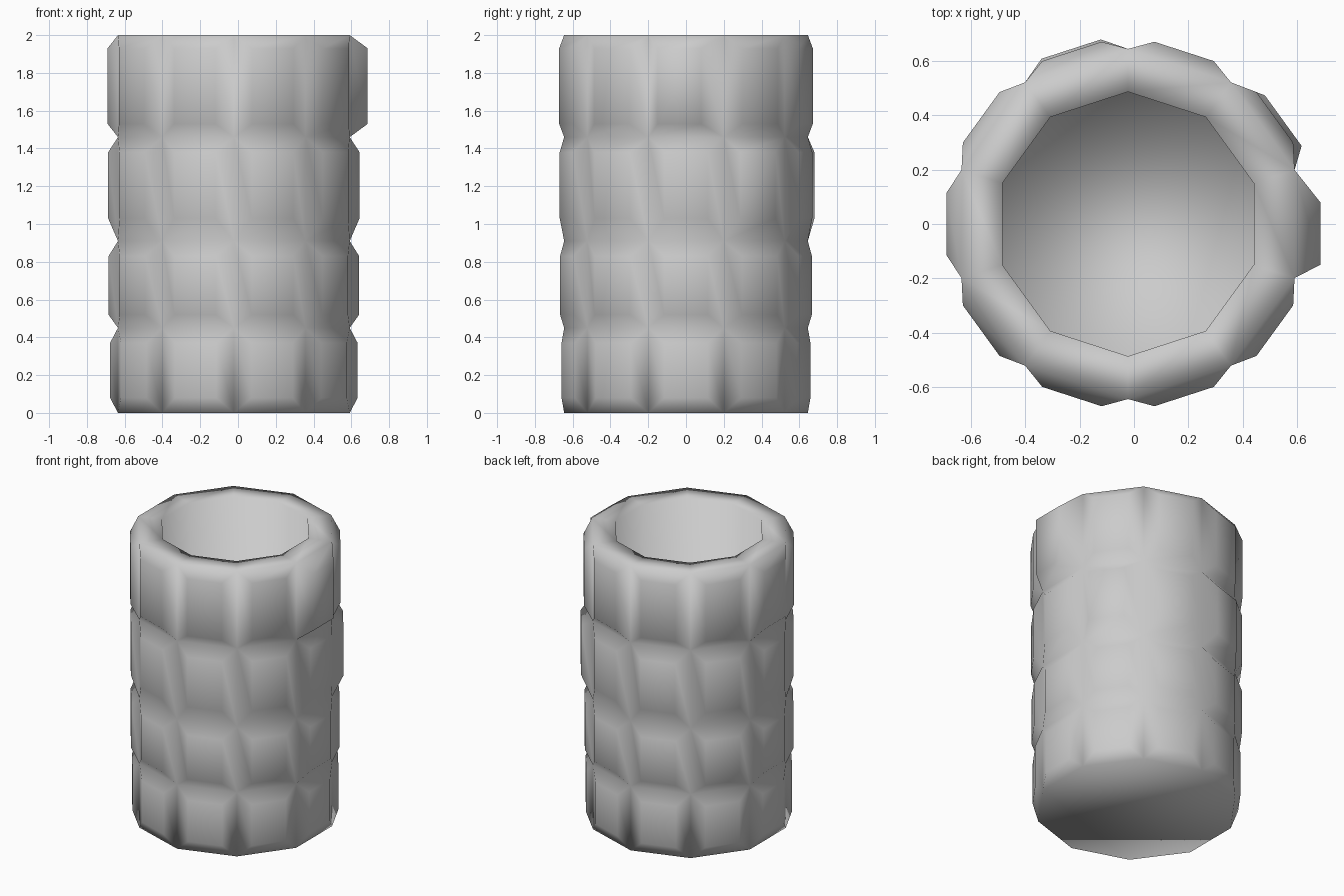
import bpy, bmesh, math
from mathutils import Vector

if "Cube" in bpy.data.objects:
    bpy.data.objects.remove(bpy.data.objects["Cube"])

SIDES, CX = 10, -0.022
R_OUT, R_IN, FLOOR = 0.645, 0.487, 0.15
LEVELS = [0, 0.45, 0.91, 1.46, 2.0]
BLOCK_Z = [(0.08, 0.37), (0.52, 0.83), (1.03, 1.38), (1.53, 1.93)]
DEPTH = [0.042, 0.05, 0.052, 0.055]
# stones that stick out further: (row, side) -> (depth, sideways shift)
SPECIAL = {(3, 0): (0.095, -0.035), (2, 1): (0.073, -0.028), (2, 3): (0.064, 0)}

bm = bmesh.new()


def ring(radius, z):
    # side i is centred on angle 36 * i degrees
    verts = []
    for i in range(SIDES):
        a = math.radians(36 * i - 18)
        verts.append(bm.verts.new((CX + radius * math.cos(a), radius * math.sin(a), z)))
    return verts


def bridge(low, high):
    for i in range(SIDES):
        j = (i + 1) % SIDES
        bm.faces.new((low[i], low[j], high[j], high[i]))


# outer wall: every panel carries a raised, bevelled stone block
rings = [ring(R_OUT, z) for z in LEVELS]
apothem = R_OUT * math.cos(math.pi / SIDES)
half = 0.115
for row in range(4):
    low, high = rings[row], rings[row + 1]
    z0, z1 = BLOCK_Z[row]
    for i in range(SIDES):
        j = (i + 1) % SIDES
        a = math.radians(36 * i)
        n = Vector((math.cos(a), math.sin(a), 0))
        t = Vector((-n.y, n.x, 0))
        depth, shift = SPECIAL.get((row, i), (DEPTH[row], 0))
        base = Vector((CX, 0, 0)) + n * (apothem + depth)
        block = [bm.verts.new(base + t * (s * half + shift) + Vector((0, 0, z)))
                 for s, z in ((-1, z0), (1, z0), (1, z1), (-1, z1))]
        panel = [low[i], low[j], high[j], high[i]]
        bm.faces.new(block)
        for k in range(4):
            m = (k + 1) % 4
            bm.faces.new((panel[k], panel[m], block[m], block[k]))

# rim, hollow inside, floor and underside
inner_top, inner_low = ring(R_IN, 2.0), ring(R_IN, FLOOR)
bridge(rings[-1], inner_top)
bridge(inner_top, inner_low)
bm.faces.new(inner_low)
bm.faces.new(list(reversed(rings[0])))
bmesh.ops.recalc_face_normals(bm, faces=bm.faces)

for f in bm.faces:
    f.smooth = True
mesh = bpy.data.meshes.new("stone_tube")
bm.to_mesh(mesh)
bm.free()
bpy.context.collection.objects.link(bpy.data.objects.new("stone_tube", mesh))
